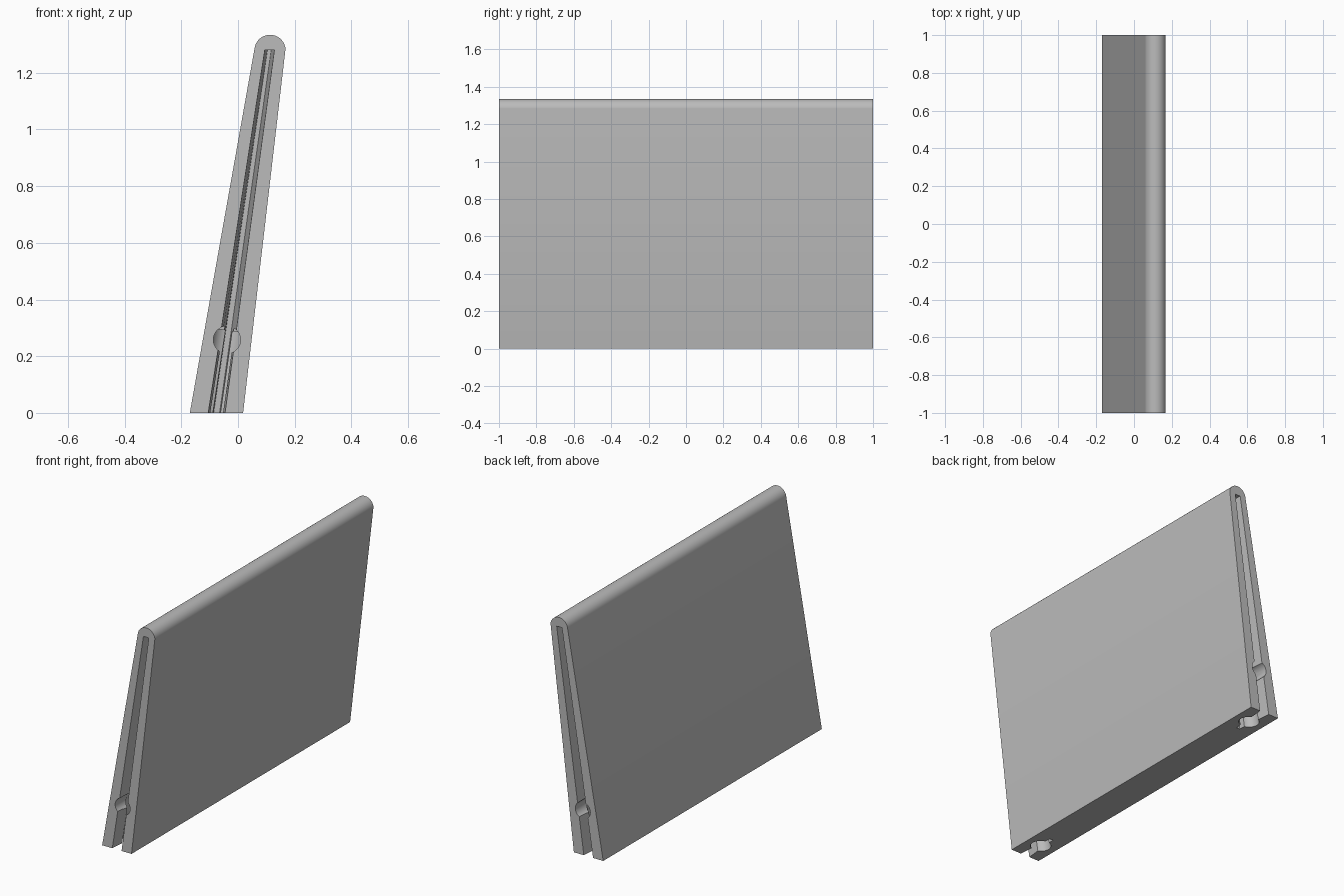
import bpy, bmesh, math
from mathutils import Vector

if "Cube" in bpy.data.objects:
    bpy.data.objects.remove(bpy.data.objects["Cube"])

grey = bpy.data.materials.new("plain grey")
grey.use_nodes = True
colour = (0.5, 0.5, 0.5, 1)
grey.diffuse_color = colour
grey.node_tree.nodes["Principled BSDF"].inputs["Base Color"].default_value = colour


def loft(name, sections):
    """Solid skinned through matching closed sections."""
    bm = bmesh.new()
    rings = [[bm.verts.new(p) for p in s] for s in sections]
    for a, b in zip(rings, rings[1:]):
        for i in range(len(a)):
            j = (i + 1) % len(a)
            bm.faces.new((a[i], a[j], b[j], b[i]))
    bm.faces.new(rings[0])
    bm.faces.new(rings[-1])
    bmesh.ops.recalc_face_normals(bm, faces=bm.faces)
    mesh = bpy.data.meshes.new(name)
    bm.to_mesh(mesh)
    bm.free()
    mesh.materials.append(grey)
    obj = bpy.data.objects.new(name, mesh)
    bpy.context.collection.objects.link(obj)
    return obj


def bore(name, start, end, radius):
    """Round cutter running from start to end."""
    start, end = Vector(start), Vector(end)
    turn = (end - start).to_track_quat('Z', 'Y')
    ring = [turn @ Vector((radius * math.cos(a), radius * math.sin(a), 0))
            for a in (math.tau * i / 48 for i in range(48))]
    return loft(name, [[start + p for p in ring], [end + p for p in ring]])


def cut(target, cutter):
    mod = target.modifiers.new("cut", 'BOOLEAN')
    mod.operation = 'DIFFERENCE'
    mod.solver = 'EXACT'
    mod.object = cutter
    bpy.context.view_layer.objects.active = target
    bpy.ops.object.modifier_apply(modifier=mod.name)
    bpy.data.objects.remove(cutter)


def slot_x(low, high, z):
    return low + (high - low) * z / 1.28


# Leaning, tapered panel with a rounded top edge
profile = [(-0.17, 0), (0.018, 0)]
for i in range(33):
    a = math.radians(6 + (170 - 6) * i / 32)
    profile.append((0.113 + 0.055 * math.cos(a), 1.279 + 0.055 * math.sin(a)))
panel = loft("panel", [[(x, y, z) for x, z in profile] for y in (-1, 1)])

# Each end: tapering slot, with a round passage from the end to the underside
BOTTOM, TOP = -0.05, 1.28
INSET = 0.13
for side in (-1, 1):
    sections = []
    for y, left, right in ((1.01, (-0.106, 0.094), (-0.045, 0.129)),
                           (0.78, (-0.086, 0.104), (-0.065, 0.117))):
        sections.append([(slot_x(*left, BOTTOM), side * y, BOTTOM),
                         (slot_x(*right, BOTTOM), side * y, BOTTOM),
                         (right[1], side * y, TOP), (left[1], side * y, TOP)])
    cut(panel, loft("slot_cutter", sections))
    y = side * (1 - INSET)
    cut(panel, bore("upright_bore_cutter", (-0.083, y, BOTTOM), (-0.034, y, 0.29), 0.055))
    cut(panel, bore("end_bore_cutter", (-0.039, side * 1.05, 0.258), (-0.039, y, 0.258), 0.048))

bpy.ops.object.select_all(action='DESELECT')
panel.select_set(True)
bpy.context.view_layer.objects.active = panel
bpy.ops.object.shade_smooth_by_angle(angle=math.radians(30))
